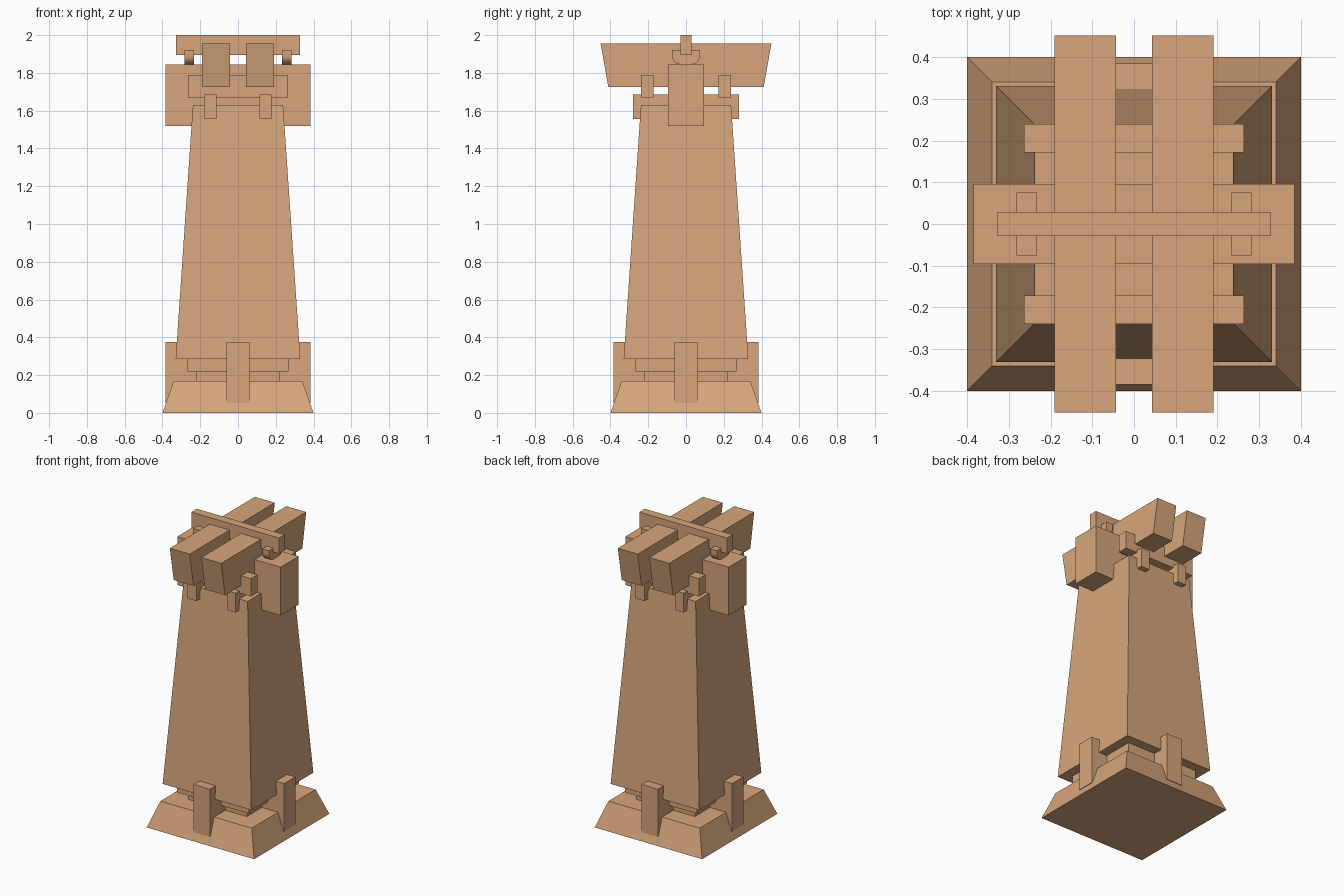
import bpy
import bmesh
import math

if "Cube" in bpy.data.objects:
    bpy.data.objects.remove(bpy.data.objects["Cube"])

wood = bpy.data.materials.new("wood")
wood.diffuse_color = (0.68, 0.38, 0.2, 1)
wood.use_nodes = True
wood.node_tree.nodes["Principled BSDF"].inputs["Base Color"].default_value = wood.diffuse_color


def finish(name, bm):
    bmesh.ops.recalc_face_normals(bm, faces=bm.faces)
    mesh = bpy.data.meshes.new(name)
    bm.to_mesh(mesh)
    bm.free()
    mesh.materials.append(wood)
    obj = bpy.data.objects.new(name, mesh)
    bpy.context.collection.objects.link(obj)
    return obj


def block(name, x, y, z, bottom=(1, 1), top=(1, 1)):
    """Box between (min, max) ranges; bottom/top scale its ends about its centre."""
    bm = bmesh.new()
    bmesh.ops.create_cube(bm, size=1)
    for v in bm.verts:
        sx, sy = top if v.co.z > 0 else bottom
        v.co.x = (x[0] + x[1]) / 2 + v.co.x * sx * (x[1] - x[0])
        v.co.y = (y[0] + y[1]) / 2 + v.co.y * sy * (y[1] - y[0])
        v.co.z = z[0] if v.co.z < 0 else z[1]
    return finish(name, bm)


def extrude_x(name, profile, x0, x1):
    """Extrude a (y, z) profile along x."""
    bm = bmesh.new()
    face = bm.faces.new([bm.verts.new((x0, y, z)) for y, z in profile])
    new = bmesh.ops.extrude_face_region(bm, geom=[face])["geom"]
    verts = [g for g in new if isinstance(g, bmesh.types.BMVert)]
    bmesh.ops.translate(bm, verts=verts, vec=(x1 - x0, 0, 0))
    return finish(name, bm)


def sym(h):
    return (-h, h)


# Sloped foot, stepped neck and tapering tower
block("base", sym(0.4), sym(0.4), (0, 0.17), top=(0.85, 0.85))
block("lower_step", sym(0.22), sym(0.22), (0.17, 0.22))
block("upper_step", sym(0.267), sym(0.267), (0.22, 0.285))
block("tower", sym(0.33), sym(0.33), (0.285, 1.63), top=(0.723, 0.723))

# Crossed foot beams, ends showing on all four sides
block("foot_beam_x", sym(0.385), sym(0.06), (0.053, 0.375))
block("foot_beam_y", sym(0.06), sym(0.385), (0.053, 0.375))

# Main cross beam through the tower head
block("main_cross_beam", sym(0.385), sym(0.096), (1.52, 1.845))

# Rounded bearing block profile: flat top, curved lower corners
r = 0.048
bearing = [(-0.075, 1.92)]
for cy, start in ((-0.075 + r, 180), (0.075 - r, 270)):
    for i in range(9):
        a = math.radians(start + i * 90 / 8)
        bearing.append((cy + r * math.cos(a), 1.845 + r + r * math.sin(a)))
bearing.append((0.075, 1.92))

for side, s in (("left", -1), ("right", 1)):
    def span(a, b):
        return tuple(sorted((s * a, s * b)))

    # Small joists, cross joists and the big slanted-end roof beams
    block("joist_" + side, span(0.113, 0.178), sym(0.281), (1.555, 1.685))
    block("roof_beam_" + side, span(0.043, 0.191), sym(0.452), (1.725, 1.955),
          bottom=(1, 0.91))
    block("cross_joist_" + ("front" if s < 0 else "back"),
          sym(0.264), span(0.171, 0.239), (1.67, 1.79))

    # Bearing blocks under the ridge
    obj = extrude_x("bearing_block_" + side, bearing, *span(0.234, 0.282))
    bpy.ops.object.select_all(action="DESELECT")
    obj.select_set(True)
    bpy.context.view_layer.objects.active = obj
    bpy.ops.object.shade_smooth_by_angle(angle=math.radians(30))

# Ridge board on top
block("ridge_board", sym(0.327), sym(0.029), (1.895, 2.0))
